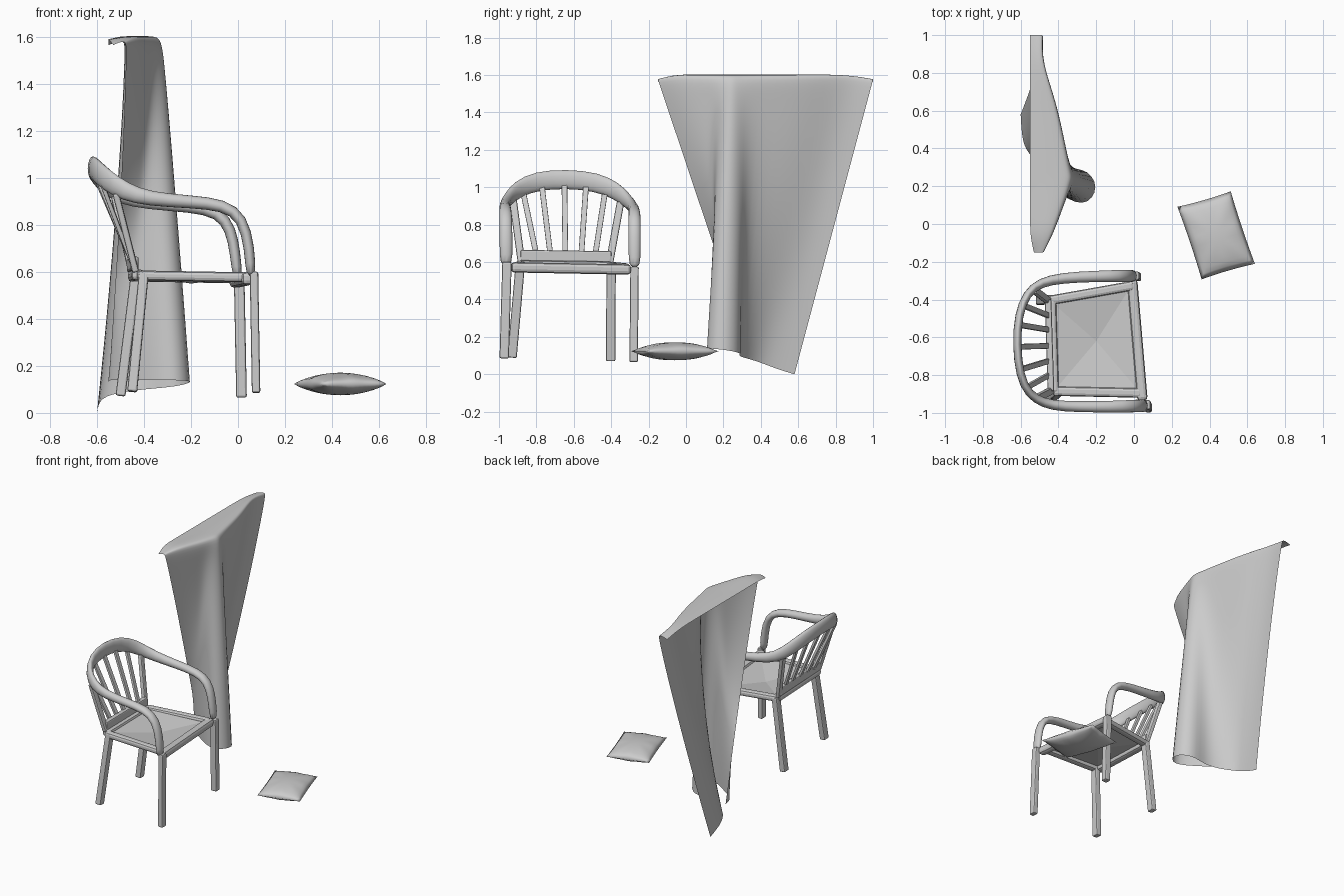
import bpy, bmesh, math
from mathutils import Vector as V

if "Cube" in bpy.data.objects:
    bpy.data.objects.remove(bpy.data.objects["Cube"])


def make(name, verts, faces, subsurf=0, angle=None):
    me = bpy.data.meshes.new(name)
    me.from_pydata(verts, [], faces)
    bm = bmesh.new()
    bm.from_mesh(me)
    bmesh.ops.remove_doubles(bm, verts=bm.verts, dist=.0005)
    bmesh.ops.recalc_face_normals(bm, faces=bm.faces)
    bm.to_mesh(me)
    bm.free()
    ob = bpy.data.objects.new(name, me)
    bpy.context.collection.objects.link(ob)
    if subsurf:
        m = ob.modifiers.new("smooth", "SUBSURF")
        m.levels = m.render_levels = subsurf
        m.boundary_smooth = 'PRESERVE_CORNERS'
    if angle is None:
        for p in me.polygons:
            p.use_smooth = True
    return ob


def grid_faces(rows, cols):
    return [(r * cols + c, r * cols + c + 1, (r + 1) * cols + c + 1, (r + 1) * cols + c)
            for r in range(rows - 1) for c in range(cols - 1)]


def bar(name, a, b, w, h, ref=(0, 0, 1), bevel=0.008):
    """Rectangular bar from a to b: h along ref, w across it."""
    a, b = V(a), V(b)
    t = (b - a).normalized()
    side = t.cross(V(ref)).normalized()
    up = side.cross(t)
    vs = [p + side * w / 2 * i + up * h / 2 * j for p in (a, b)
          for i, j in ((-1, -1), (1, -1), (1, 1), (-1, 1))]
    fs = [(0, 1, 2, 3), (4, 5, 6, 7)] + [(i, (i + 1) % 4, (i + 1) % 4 + 4, i + 4) for i in range(4)]
    ob = make(name, vs, fs, angle=0)
    m = ob.modifiers.new("bevel", "BEVEL")
    m.width, m.segments = bevel, 2
    return ob


# Continuous arm and back rail: x, y, z, width, thickness
rail = [(.055, -.962, .57, .07, .045), (.05, -.962, .7, .07, .045), (.02, -.963, .83, .068, .05),
        (-.06, -.966, .885, .065, .055), (-.2, -.968, .898, .06, .055), (-.38, -.966, .91, .058, .062),
        (-.48, -.95, .94, .052, .08), (-.56, -.9, .99, .045, .095), (-.605, -.8, 1.035, .045, .105),
        (-.622, -.64, 1.045, .045, .105), (-.612, -.48, 1.03, .045, .105), (-.57, -.37, .98, .045, .095),
        (-.5, -.31, .925, .052, .08), (-.38, -.285, .895, .058, .062), (-.2, -.277, .88, .06, .055),
        (-.08, -.275, .855, .065, .055), (-.03, -.275, .78, .068, .05), (-.012, -.275, .68, .065, .045),
        (0, -.275, .56, .065, .045)]
N = 8
verts, faces = [], []
for i, (x, y, z, w, h) in enumerate(rail):
    t = V(rail[min(i + 1, len(rail) - 1)][:3]) - V(rail[max(i - 1, 0)][:3])
    t.normalize()
    lat = V((-t.y, t.x, 0)).normalized()
    nor = t.cross(lat)
    for k in range(N):
        a = 2 * math.pi * k / N
        verts.append(V((x, y, z)) + lat * w * .54 * math.cos(a) + nor * h * .54 * math.sin(a))
for i in range(len(rail) - 1):
    for k in range(N):
        n = (k + 1) % N
        faces.append((i * N + k, i * N + n, (i + 1) * N + n, (i + 1) * N + k))
faces += [tuple(range(N)), tuple(range(len(verts) - N, len(verts)))]
make("arm_and_back_rail", verts, faces, subsurf=1)

# Legs
X = (1, 0, 0)
bar("front_leg_left", (.077, -.972, .085), (.068, -.957, .6), .05, .036, X)
bar("front_leg_right", (.015, -.28, .065), (.005, -.275, .575), .045, .045, X)
bar("back_leg_left", (-.45, -.93, .09), (-.4, -.885, .6), .05, .042, X)
bar("back_leg_right", (-.5, -.403, .072), (-.435, -.4, .59), .05, .042, X)

# Seat frame
bar("seat_front", (-.01, -.295, .56), (.045, -.935, .572), .055, .055, bevel=.018)
bar("seat_side_right", (0, -.325, .572), (-.45, -.405, .58), .05, .042, bevel=.015)
bar("seat_side_left", (.045, -.895, .577), (-.43, -.885, .585), .05, .042, bevel=.015)
bar("seat_back", (-.44, -.4, .58), (-.425, -.895, .587), .055, .045, bevel=.015)

# Sagging seat panel
make("seat", [(-.44, -.41, .59), (-.01, -.32, .575), (.03, -.89, .58), (-.42, -.88, .595), (-.2, -.62, .55)],
     [(0, 1, 4), (1, 2, 4), (2, 3, 4), (3, 0, 4)], angle=0)

# Backrest: lower rail, side posts and fanned slats
bar("back_lower_rail", (-.455, -.4, .628), (-.44, -.885, .635), .035, .06)
bar("back_post_right", (-.45, -.41, .59), (-.527, -.35, .92), .04, .028, X)
bar("back_post_left", (-.435, -.88, .6), (-.52, -.925, .935), .04, .028, X)
slats = [(-.8, -.87, .97), (-.725, -.77, 1.0), (-.645, -.65, 1.01), (-.56, -.535, 1.0), (-.485, -.435, .96)]
for i, (y0, y1, z1) in enumerate(slats):
    x1 = -.61 + .7 * abs(y1 + .65) ** 2
    bar(f"back_slat_{i + 1}", (-.452, y0, .64), (x1, y1, z1), .03, .018, X, .004)

# Hanging cloth: plan of the top edge and of the hem (with a deep rounded fold)
top = [(-.48, 1.0), (-.485, .86), (-.405, .65), (-.35, .38), (-.332, .285), (-.322, .245),
       (-.332, .205), (-.35, .14), (-.385, .05), (-.425, -.06), (-.475, -.15)]
hem = [(-.6, .58, 0), (-.595, .48, .03), (-.575, .37, .075), (-.42, .262, .1), (-.265, .315, .11),
       (-.175, .195, .135), (-.265, .075, .14), (-.42, .18, .14), (-.51, .24, .14),
       (-.555, .29, .14), (-.55, .335, .13)]
last = len(top) - 1
verts = []
# Flat top strip reaching back to the free edge
for f, z in ((0, 1.59), (.5, 1.603), (.85, 1.603)):
    for i, (x, y) in enumerate(top):
        x0 = -.53 if i == last else -.55
        verts.append((x0 + (x - x0) * f, y, z - (.025 if i in (0, last) else 0)))
# Falling part, blending from top plan to hem plan
R = 12
for r in range(R + 1):
    t = r / R
    for i, ((x, y), (hx, hy, hz)) in enumerate(zip(top, hem)):
        tx = t ** (1.4 if hx < -.45 else .65 if hx < -.4 else .9)
        z0 = 1.575 if i in (0, last) else 1.592
        verts.append((x + (hx - x) * tx, y + (hy - y) * t, z0 + (hz - z0) * t))
make("hanging_cloth", verts, grid_faces(R + 4, len(top)), subsurf=2)

# Cushion: two domed sheets with pinched edges and soft corner creases
M = 17
c, ax, ay = V((.435, -.06, .123)), V((.141, .041, 0)), V((-.064, .192, 0))
verts, faces = [], []
for s in (1, -1):
    for r in range(M):
        for q in range(M):
            u, v = 2 * q / (M - 1) - 1, 2 * r / (M - 1) - 1
            hgt = ((1 - u * u) * (1 - v * v)) ** .55
            pu, pv = u * (1 - .025 * (1 - v * v)), v * (1 - .025 * (1 - u * u))
            crease = 1 + .08 * math.cos(8 * math.atan2(v, u)) * min(1, u * u + v * v)
            verts.append(c + ax * pu + ay * pv + V((0, 0, s * hgt * crease * .048)))
    faces += [tuple(k + (0 if s > 0 else M * M) for k in f) for f in grid_faces(M, M)]
make("cushion", verts, faces)
